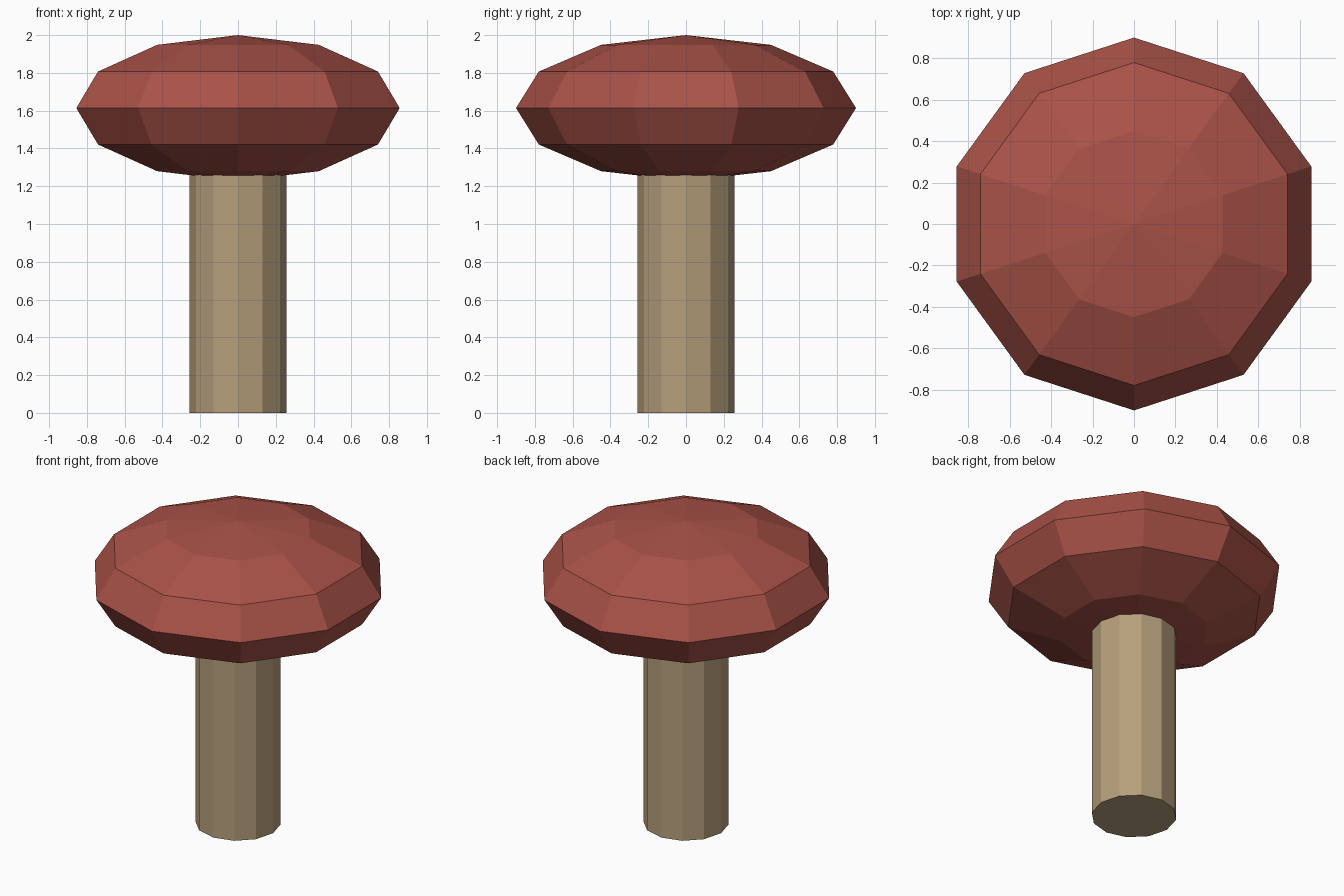
import bpy

if "Cube" in bpy.data.objects:
    bpy.data.objects.remove(bpy.data.objects["Cube"])


def paint(obj, name, color):
    mat = bpy.data.materials.new(name)
    mat.diffuse_color = (*color, 1.0)
    mat.use_nodes = True
    mat.node_tree.nodes["Principled BSDF"].inputs["Base Color"].default_value = mat.diffuse_color
    obj.data.materials.append(mat)


# Stem: twelve-sided column running up into the cap
STEM_TOP = 1.29
bpy.ops.mesh.primitive_cylinder_add(vertices=12, radius=0.257, depth=STEM_TOP,
                                    location=(0, 0, STEM_TOP / 2))
stem = bpy.context.object
stem.name = "stem"
paint(stem, "tan", (0.47, 0.35, 0.20))

# Cap: flattened low-poly sphere
bpy.ops.mesh.primitive_uv_sphere_add(segments=10, ring_count=6, radius=0.9,
                                     location=(0, 0, 1.614))
cap = bpy.context.object
cap.name = "cap"
cap.scale.z = 0.386 / 0.9
bpy.ops.object.transform_apply(location=False, rotation=False, scale=True)
paint(cap, "brick red", (0.40, 0.085, 0.065))
